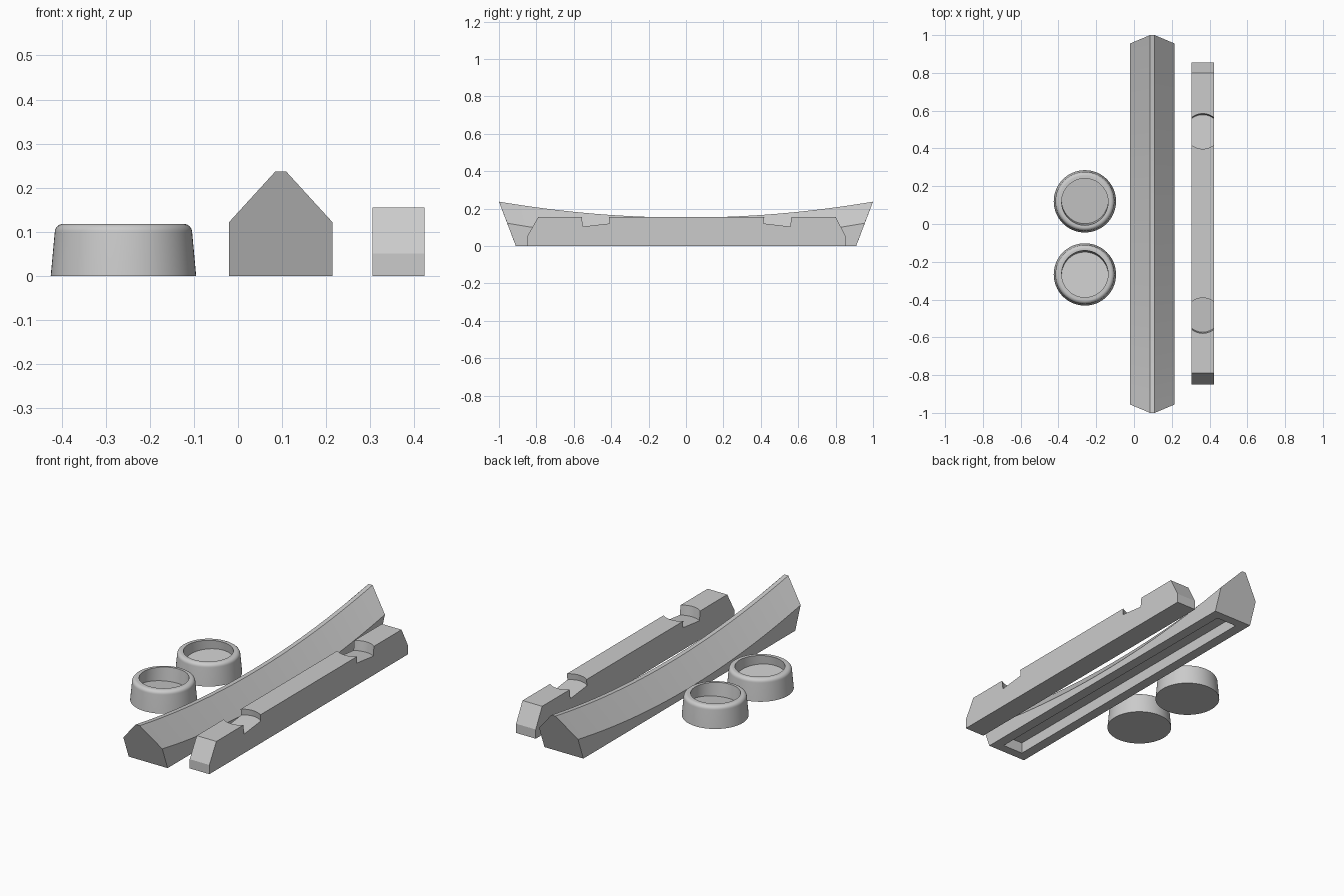
import bpy, bmesh, math
from mathutils import Matrix

cube = bpy.data.objects.get("Cube")
if cube:
    bpy.data.objects.remove(cube, do_unlink=True)

grey = bpy.data.materials.new("plain_grey")
grey.use_nodes = True
grey.diffuse_color = (0.6, 0.6, 0.6, 1)
grey.node_tree.nodes["Principled BSDF"].inputs["Base Color"].default_value = (0.6, 0.6, 0.6, 1)

TILT = math.radians(6.6)


def make(name, bm):
    bmesh.ops.recalc_face_normals(bm, faces=bm.faces)
    mesh = bpy.data.meshes.new(name)
    bm.to_mesh(mesh)
    bm.free()
    obj = bpy.data.objects.new(name, mesh)
    bpy.context.collection.objects.link(obj)
    mesh.materials.append(grey)
    return obj


def loft(name, sections):
    """Skin a list of closed sections and cap both ends."""
    bm = bmesh.new()
    rings = [[bm.verts.new(p) for p in s] for s in sections]
    n = len(rings[0])
    for a, b in zip(rings, rings[1:]):
        for i in range(n):
            j = (i + 1) % n
            bm.faces.new((a[i], a[j], b[j], b[i]))
    bm.faces.new(rings[0])
    bm.faces.new(rings[-1])
    return make(name, bm)


def cut(obj, cutter):
    mod = obj.modifiers.new("cut", "BOOLEAN")
    mod.operation = "DIFFERENCE"
    mod.solver = "EXACT"
    mod.object = cutter
    bpy.context.view_layer.objects.active = obj
    bpy.ops.object.modifier_apply(modifier=mod.name)
    bpy.data.objects.remove(cutter, do_unlink=True)


def tilted_cylinder(radius, x, y, floor, lean):
    """Cutter whose floor centre is at the given point, leaning along y."""
    bm = bmesh.new()
    mat = (Matrix.Translation((x, y, floor)) @ Matrix.Rotation(lean, 4, "X")
           @ Matrix.Translation((0, 0, 0.15)))
    bmesh.ops.create_cone(bm, cap_ends=True, segments=64, radius1=radius,
                          radius2=radius, depth=0.3, matrix=mat)
    return make("hole_cutter", bm)


def smooth(obj, angle):
    bpy.ops.object.select_all(action="DESELECT")
    obj.select_set(True)
    bpy.context.view_layer.objects.active = obj
    bpy.ops.object.shade_smooth_by_angle(angle=math.radians(angle))


# Curved ridge beam: upswept ends, raked end faces
CX = 0.097
STEPS = 32
sections = []
for k in range(STEPS + 1):
    t = 2 * k / STEPS - 1
    rise = 0.085 * t * t
    eave, ridge = 0.037 + rise, 0.152 + rise
    half = [(0.117, 0.91, 0), (0.117, 0.956, eave), (0.012, 1, ridge)]
    right = [(CX + w, t * y, z) for w, y, z in half]
    left = [(CX - w, t * y, z) for w, y, z in reversed(half)]
    sections.append(right + left)
beam = loft("ridge_beam", sections)

# Long slot in the underside of the beam
bm = bmesh.new()
bmesh.ops.create_cube(bm, size=1, matrix=Matrix.Translation((CX, 0, 0))
                      @ Matrix.Diagonal((0.122, 1.72, 0.12, 1)))
cut(beam, make("slot_cutter", bm))
smooth(beam, 20)

# Straight bar with chamfered ends
profile = [(-0.85, 0), (0.855, 0), (0.855, 0.05), (0.8, 0.155), (-0.79, 0.155), (-0.85, 0.05)]
bar = loft("notched_bar", [[(x, y, z) for y, z in profile] for x in (0.305, 0.423)])

# Round tilted notches in the top of the bar
for side in (-1, 1):
    cut(bar, tilted_cylinder(0.093, 0.364, side * 0.483 + 0.003, 0.112, -side * TILT))
smooth(bar, 20)

# Two cups with tapered walls, rounded rims and tilted round wells
outline = [(0.165, 0), (0.156, 0.098)]
for k in range(1, 9):
    a = math.radians(5 + 85 * k / 8)
    outline.append((0.136 + 0.02 * math.cos(a), 0.098 + 0.02 * math.sin(a)))
SEGMENTS = 64
for name, y, lean in (("back_cup", 0.12, TILT), ("front_cup", -0.267, -TILT)):
    rings = [[(-0.26 + r * math.cos(2 * math.pi * i / SEGMENTS),
               y + r * math.sin(2 * math.pi * i / SEGMENTS), z)
              for i in range(SEGMENTS)] for r, z in outline]
    cup = loft(name, rings)
    cut(cup, tilted_cylinder(0.123, -0.26, y + math.copysign(0.004, lean), 0.058, lean))
    smooth(cup, 35)
